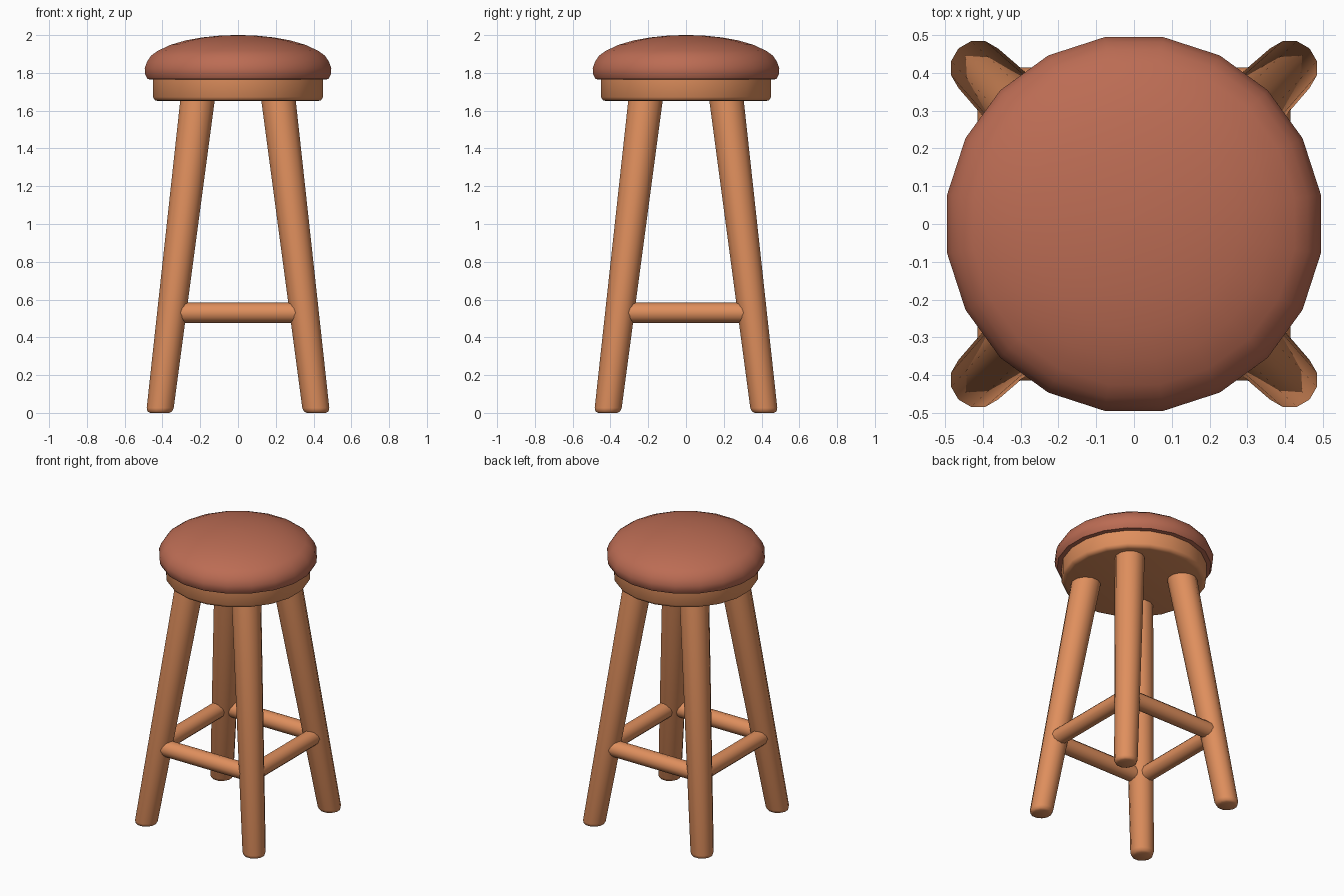
import bpy, math
from mathutils import Vector

if "Cube" in bpy.data.objects:
    bpy.data.objects.remove(bpy.data.objects["Cube"])


def material(name, rgb):
    m = bpy.data.materials.new(name)
    m.diffuse_color = (*rgb, 1.0)
    m.use_nodes = True
    m.node_tree.nodes["Principled BSDF"].inputs["Base Color"].default_value = m.diffuse_color
    return m


wood = material("warm_wood", (0.74, 0.275, 0.11))
leather = material("red_brown_leather", (0.50, 0.15, 0.088))


def lathe(name, profile, sides, mat, offset=0.0, start=(0, 0, 0), axis=None, shear=(0, 0), angle=40):
    """Spin (radius, height) points; axis turns the part, shear leans it."""
    rot = Vector(axis).to_track_quat('Z', 'Y') if axis else None
    verts, faces = [], []
    for r, z in profile:
        for i in range(sides):
            a = offset + 2 * math.pi * i / sides
            v = Vector((r * math.cos(a) + shear[0] * z, r * math.sin(a) + shear[1] * z, z))
            if rot:
                v = rot @ v
            verts.append(v + Vector(start))
    for k in range(len(profile) - 1):
        for i in range(sides):
            j = (i + 1) % sides
            faces.append((k * sides + i, k * sides + j, (k + 1) * sides + j, (k + 1) * sides + i))
    last = (len(profile) - 1) * sides
    faces.append(tuple(reversed(range(sides))))
    faces.append(tuple(range(last, last + sides)))
    me = bpy.data.meshes.new(name)
    me.from_pydata(verts, [], faces)
    me.materials.append(mat)
    ob = bpy.data.objects.new(name, me)
    bpy.context.collection.objects.link(ob)
    bpy.ops.object.select_all(action='DESELECT')
    ob.select_set(True)
    bpy.context.view_layer.objects.active = ob
    bpy.ops.object.shade_smooth_by_angle(angle=math.radians(angle))
    return ob


# Domed cushion
lathe("cushion", [(0.46, 1.765), (0.485, 1.767), (0.497, 1.79), (0.50, 1.825), (0.487, 1.86),
                  (0.465, 1.892), (0.43, 1.917), (0.36, 1.949), (0.28, 1.972), (0.19, 1.988),
                  (0.10, 1.997), (0.02, 2.0)], 20, leather, math.radians(9), angle=50)

# Wooden disc under the cushion
lathe("seat_base", [(0.425, 1.65), (0.445, 1.655), (0.456, 1.672), (0.456, 1.775)],
      20, wood, math.radians(9), angle=60)

# Four splayed, tapered legs
FOOT, LEAN = 0.415, 0.2 / 1.65
for sx, side in ((-1, "left"), (1, "right")):
    for sy, end in ((-1, "front"), (1, "back")):
        lathe(f"{end}_{side}_leg",
              [(0.052, 0.0), (0.067, 0.007), (0.074, 0.026), (0.095, 1.70)],
              12, wood, math.radians(15), start=(sx * FOOT, sy * FOOT, 0),
              shear=(-sx * LEAN, -sy * LEAN), angle=60)

# Four round rungs in a square
RUNG, HALF = 0.36, 0.345
rung = [(0.054, 0), (0.054, 2 * HALF)]
for s, (a, b) in ((-1, ("front", "left")), (1, ("back", "right"))):
    lathe(a + "_rung", rung, 12, wood, start=(-HALF, s * RUNG, 0.53), axis=(1, 0, 0))
    lathe(b + "_rung", rung, 12, wood, start=(s * RUNG, -HALF, 0.53), axis=(0, 1, 0))
